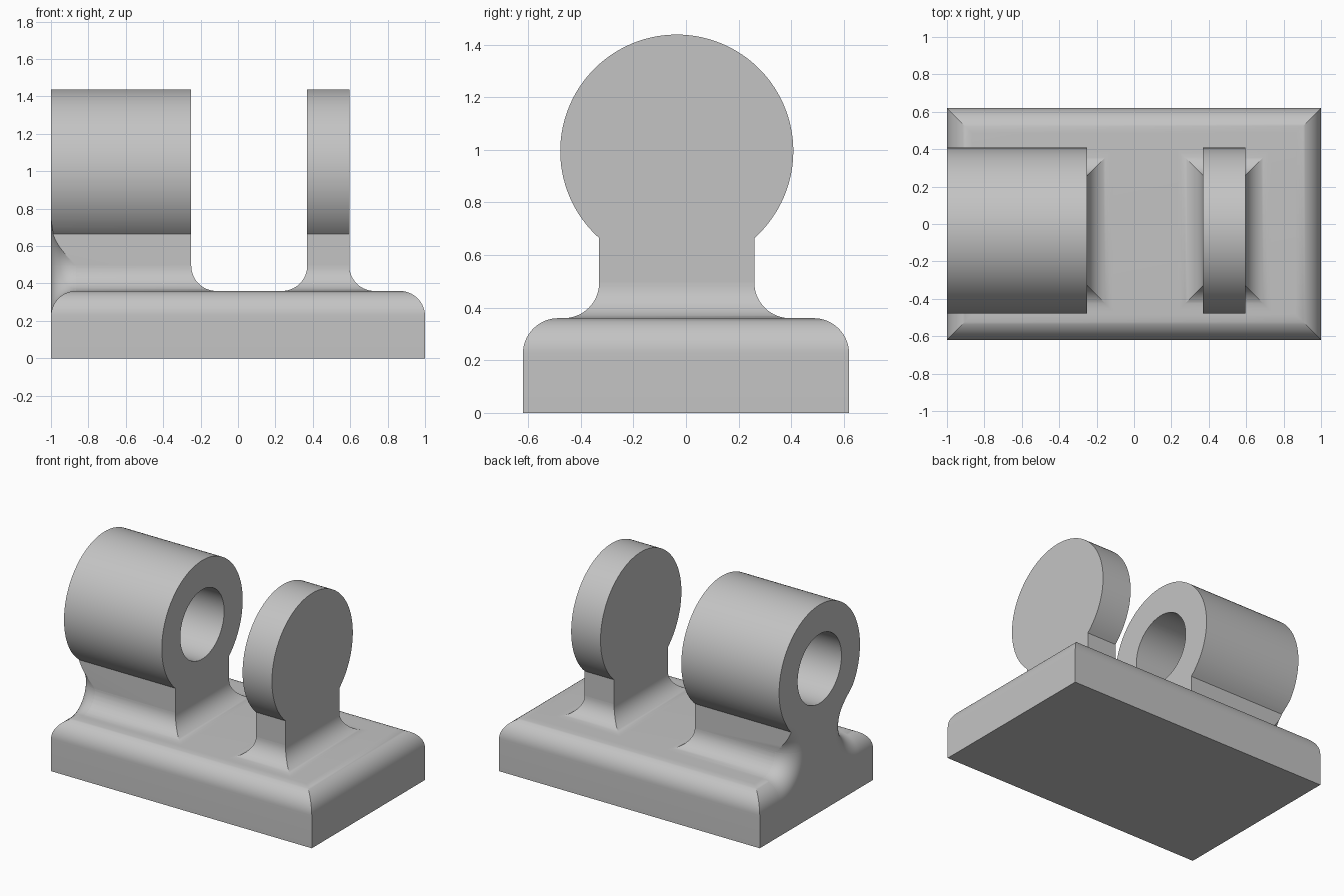
import bpy, bmesh
from math import sin, cos, pi, sqrt, asin

cube = bpy.data.objects.get("Cube")
if cube:
    bpy.data.objects.remove(cube, do_unlink=True)

grey = bpy.data.materials.new("plain_grey")
grey.use_nodes = True
grey.diffuse_color = (0.55, 0.55, 0.55, 1)
grey.node_tree.nodes["Principled BSDF"].inputs["Base Color"].default_value = grey.diffuse_color

R = 0.135              # radius of every fillet
TOP = 0.36             # top of the base plate
YC, ZC = -0.035, 0.995   # axis of the round lugs
RL, RH = 0.443, 0.24   # lug and bore radii
W = 0.295              # half width of the necks
STEPS = 16


def loft(name, rings):
    """Solid through matching rings of points, capped at both ends."""
    bm = bmesh.new()
    rows = [[bm.verts.new(p) for p in ring] for ring in rings]
    n = len(rows[0])
    for a, b in zip(rows, rows[1:]):
        for i in range(n):
            j = (i + 1) % n
            bm.faces.new((a[i], a[j], b[j], b[i]))
    bm.faces.new(rows[0])
    bm.faces.new(rows[-1])
    bmesh.ops.recalc_face_normals(bm, faces=bm.faces)
    mesh = bpy.data.meshes.new(name)
    bm.to_mesh(mesh)
    bm.free()
    mesh.materials.append(grey)
    ob = bpy.data.objects.new(name, mesh)
    bpy.context.collection.objects.link(ob)
    return ob


def rect(x0, x1, y0, y1, z):
    return [(x0, y0, z), (x1, y0, z), (x1, y1, z), (x0, y1, z)]


def circle(x, y, z, r, n=96):
    return [(x, y + r * cos(2 * pi * i / n), z + r * sin(2 * pi * i / n)) for i in range(n)]


def select_only(ob):
    bpy.ops.object.select_all(action='DESELECT')
    ob.select_set(True)
    bpy.context.view_layer.objects.active = ob


def cut(ob, cutters):
    select_only(ob)
    for c in cutters:
        mod = ob.modifiers.new("cut", 'BOOLEAN')
        mod.operation, mod.solver, mod.object = 'DIFFERENCE', 'EXACT', c
        bpy.ops.object.modifier_apply(modifier=mod.name)


def skirt(name, x0, x1, flare_left):
    """Foot of a neck, flaring into the base with mitred corners."""
    def ring(e, z):
        return rect(x0 - e * flare_left, x1 + e, YC - W - e, YC + W + e, z)
    rings = [ring(R, TOP - 0.16)]
    for i in range(STEPS + 1):
        a = pi / 2 * i / STEPS
        rings.append(ring(R - R * sin(a), TOP + R - R * cos(a)))
    return loft(name, rings)


def lug(name, x0, x1):
    """Round head with a straight neck, extruded along x."""
    a0 = asin(W / RL)
    n = 88
    pts = [(W, TOP + R), (-W, TOP + R)]
    for i in range(n + 1):
        a = a0 + (2 * pi - 2 * a0) * i / n
        pts.append((-RL * sin(a), ZC - RL * cos(a)))
    return loft(name, [[(x, YC + y, z) for y, z in pts] for x in (x0, x1)])


# Base plate with rounded top edges and sharp vertical corners
rings = [rect(-1, 1, -0.62, 0.62, 0)]
for i in range(STEPS + 1):
    a = pi / 2 * i / STEPS
    e = R - R * cos(a)
    rings.append(rect(-1 + e, 1 - e, -0.62 + e, 0.62 - e, TOP - R + R * sin(a)))
base = loft("base_plate", rings)

# Necks and heads
tube = lug("bored_lug", -1, -0.25)
tube_foot = skirt("bored_lug_foot", -1, -0.25, 0)
disc = lug("plain_lug", 0.37, 0.595)
disc_foot = skirt("plain_lug_foot", 0.37, 0.595, 1)

# Bore through the long lug
bore = loft("bore_cutter", [circle(x, YC, ZC, RH) for x in (-1.1, -0.1)])
cut(tube, [bore])

# Rounding that runs round both hollows on the flush end
cutters = [bore]
for side in (-1, 1):
    yc, zc = YC + side * (W + R), TOP + R
    rings = [circle(-1.02, yc, zc, 2 * R)]
    for i in range(STEPS + 1):
        a = pi / 2 * i / STEPS
        rings.append(circle(-1 + R - R * cos(a), yc, zc, 2 * R - R * sin(a)))
    rings.append(circle(-0.86, yc, zc, 0.98 * R))
    cutters.append(loft("end_rounding_cutter", rings))
for part in (tube, tube_foot):
    cut(part, cutters[1:])

for c in cutters:
    bpy.data.objects.remove(c, do_unlink=True)

for part in (base, tube, tube_foot, disc, disc_foot):
    select_only(part)
    bpy.ops.object.shade_smooth_by_angle(angle=pi / 7)
